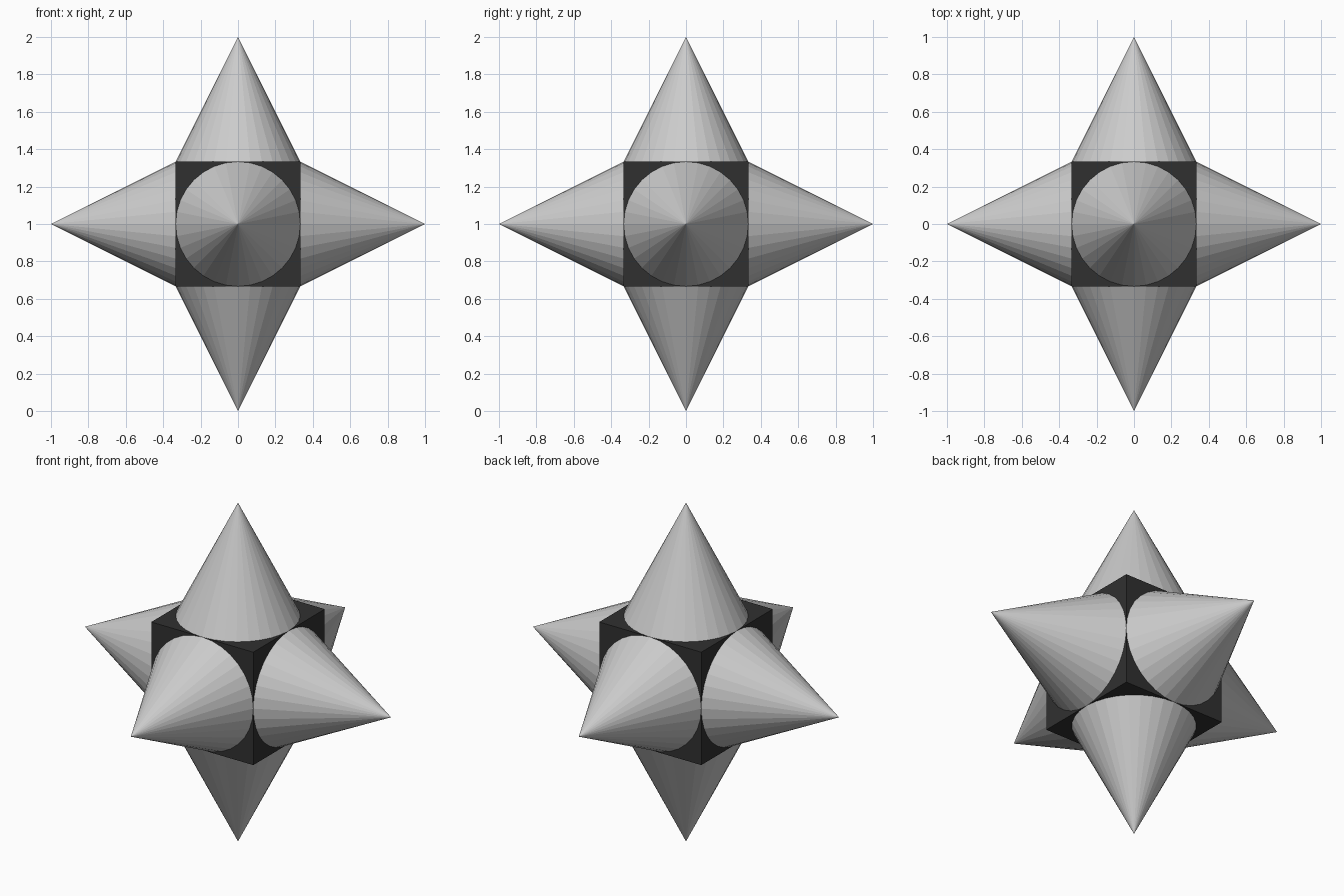
import bpy
from mathutils import Vector

if "Cube" in bpy.data.objects:
    bpy.data.objects.remove(bpy.data.objects["Cube"])

HALF = 1 / 3           # half width of the core cube, also the spike radius
SPIKE = 2 / 3          # spike height
CENTRE = Vector((0, 0, 1))

# dark core cube
bpy.ops.mesh.primitive_cube_add(size=2 * HALF, location=CENTRE)
core = bpy.context.object
core.name = "core_cube"
dark = bpy.data.materials.new("dark_grey")
dark.diffuse_color = (0.03, 0.03, 0.03, 1)
dark.use_nodes = True
dark.node_tree.nodes["Principled BSDF"].inputs["Base Color"].default_value = dark.diffuse_color
core.data.materials.append(dark)

# one flat-shaded conical spike on each face
directions = {
    "right": (1, 0, 0), "left": (-1, 0, 0),
    "back": (0, 1, 0), "front": (0, -1, 0),
    "top": (0, 0, 1), "bottom": (0, 0, -1),
}
for side, d in directions.items():
    d = Vector(d)
    bpy.ops.mesh.primitive_cone_add(
        vertices=32, radius1=HALF, radius2=0, depth=SPIKE,
        location=CENTRE + d * (HALF + SPIKE / 2),
        rotation=d.to_track_quat('Z', 'Y').to_euler())
    bpy.context.object.name = side + "_spike"
